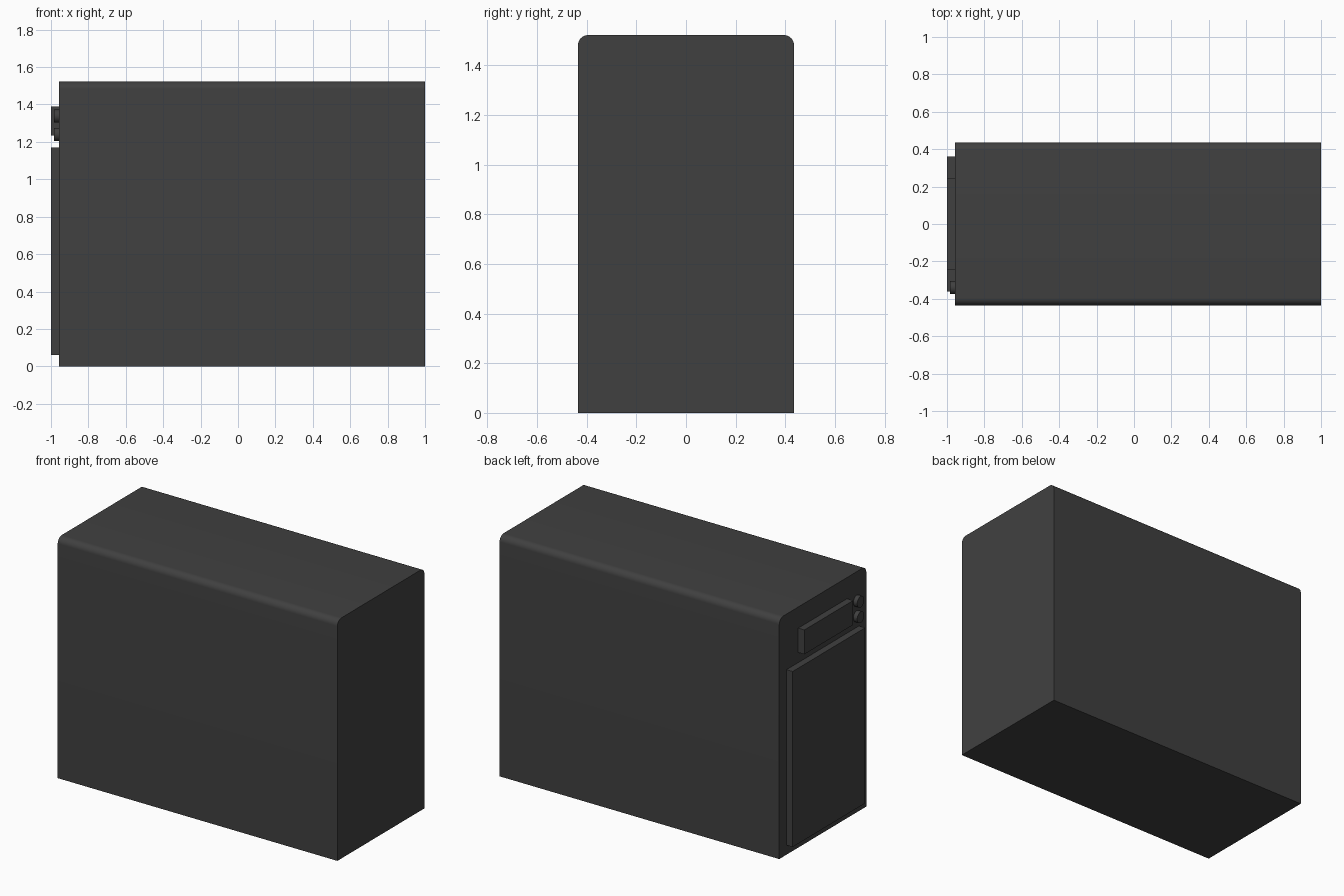
import bpy, bmesh, math
from mathutils import Matrix, Vector

if "Cube" in bpy.data.objects:
    bpy.data.objects.remove(bpy.data.objects["Cube"])

mat = bpy.data.materials.new("charcoal grey")
mat.diffuse_color = (0.051, 0.051, 0.051, 1)
mat.use_nodes = True
mat.node_tree.nodes["Principled BSDF"].inputs["Base Color"].default_value = mat.diffuse_color


def finish(name, bm, smooth=False):
    bmesh.ops.recalc_face_normals(bm, faces=bm.faces)
    me = bpy.data.meshes.new(name)
    bm.to_mesh(me)
    bm.free()
    me.materials.append(mat)
    ob = bpy.data.objects.new(name, me)
    bpy.context.collection.objects.link(ob)
    if smooth:
        bpy.ops.object.select_all(action='DESELECT')
        ob.select_set(True)
        bpy.context.view_layer.objects.active = ob
        bpy.ops.object.shade_smooth_by_angle(angle=math.radians(30))
    return ob


def box(lo, hi):
    bm = bmesh.new()
    lo, hi = Vector(lo), Vector(hi)
    m = Matrix.Translation((lo + hi) / 2) @ Matrix.Diagonal((*(hi - lo), 1))
    bmesh.ops.create_cube(bm, size=1, matrix=m)
    return bm


# Cabinet with rounded long top edges
bm = box((-0.957, -0.435, 0), (1, 0.435, 1.522))
top = [e for e in bm.edges if all(v.co.z > 1 for v in e.verts)
       and abs(e.verts[0].co.x - e.verts[1].co.x) > 1]
bmesh.ops.bevel(bm, geom=top, offset=0.04, segments=8, profile=0.5, affect='EDGES')
finish("cabinet", bm, True)

# Raised door and control panel on the end face
finish("door_panel", box((-1, -0.362, 0.06), (-0.957, 0.362, 1.17)))
finish("control_panel", box((-1, -0.242, 1.234), (-0.957, 0.245, 1.388)))

# Two round knobs beside the control panel
for name, z in (("upper_knob", 1.338), ("lower_knob", 1.24)):
    bm = bmesh.new()
    m = Matrix.Translation((-0.9705, -0.34, z)) @ Matrix.Rotation(math.pi / 2, 4, 'Y')
    bmesh.ops.create_cone(bm, cap_ends=True, segments=32, radius1=0.035,
                          radius2=0.035, depth=0.027, matrix=m)
    finish(name, bm, True)
